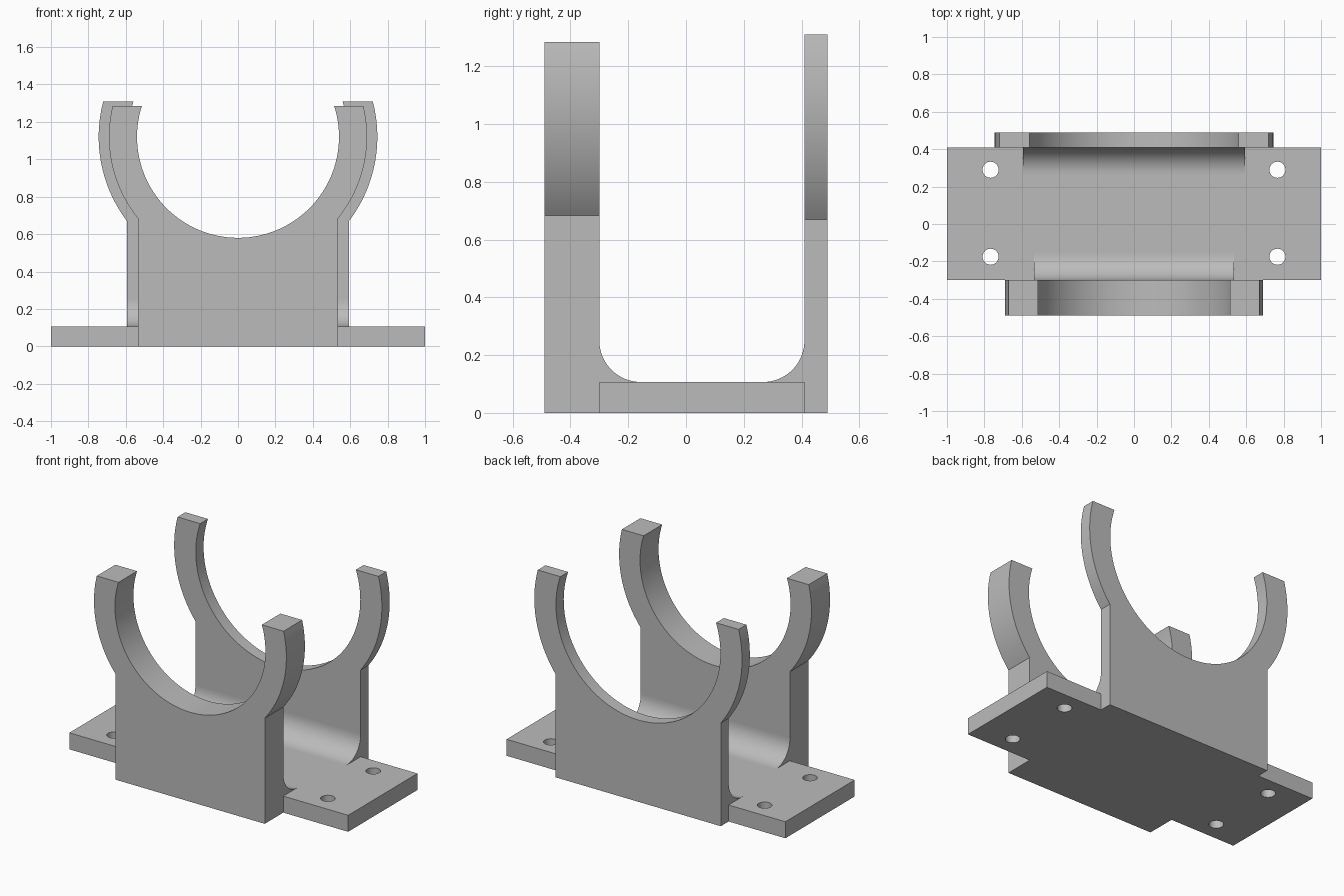
import bpy
import bmesh
from math import acos, asin, cos, pi, sin

cube = bpy.data.objects.get("Cube")
if cube:
    bpy.data.objects.remove(cube, do_unlink=True)

# Single grey material
grey = bpy.data.materials.new("plain grey")
grey.use_nodes = True
colour = (0.5, 0.5, 0.5, 1)
grey.diffuse_color = colour
grey.node_tree.nodes["Principled BSDF"].inputs["Base Color"].default_value = colour

BORE_Z = 1.12        # height of the cradle axis
BASE_H = 0.107
FRONT_Y, BACK_Y = -0.30, 0.41    # inner faces of the two uprights
FILLET = 0.143


def arc(cx, cz, radius, start, end, steps):
    angles = [start + (end - start) * i / steps for i in range(steps + 1)]
    return [(cx + radius * cos(a), cz + radius * sin(a)) for a in angles]


def prism(name, points, offset):
    """Extrude a closed loop of 3D points by an offset."""
    bm = bmesh.new()
    face = bm.faces.new([bm.verts.new(p) for p in points])
    extruded = bmesh.ops.extrude_face_region(bm, geom=[face], use_keep_orig=True)
    verts = [g for g in extruded["geom"] if isinstance(g, bmesh.types.BMVert)]
    bmesh.ops.translate(bm, verts=verts, vec=offset)
    bmesh.ops.recalc_face_normals(bm, faces=bm.faces)
    mesh = bpy.data.meshes.new(name)
    bm.to_mesh(mesh)
    bm.free()
    mesh.materials.append(grey)
    obj = bpy.data.objects.new(name, mesh)
    bpy.context.collection.objects.link(obj)
    return obj


def select(obj):
    bpy.ops.object.select_all(action='DESELECT')
    obj.select_set(True)
    bpy.context.view_layer.objects.active = obj


def cradle(name, half_width, inner, outer, top, y0, y1):
    """Upright plate with an open ring on top."""
    rise = top - BORE_Z
    right = arc(0, BORE_Z, outer, -acos(half_width / outer), asin(rise / outer), 24)
    tip = asin(rise / inner)
    bore = arc(0, BORE_Z, inner, tip, -pi - tip, 72)
    left = [(-x, z) for x, z in reversed(right)]
    outline = [(-half_width, 0), (half_width, 0)] + right + bore + left
    return prism(name, [(x, y0, z) for x, z in outline], (0, y1 - y0, 0))


def fillet(name, half_width, wall_y, direction):
    """Concave corner strip between an upright and the base."""
    curve = arc(0, BASE_H + FILLET, FILLET, -pi / 2, -pi, 16)
    profile = [(0, BASE_H)] + [(FILLET + u, z) for u, z in curve]
    points = [(-half_width, wall_y + direction * u, z) for u, z in profile]
    return prism(name, points, (2 * half_width, 0, 0))


# Uprights and their fillets
parts = [
    cradle("front_cradle", 0.535, 0.54, 0.69, 1.285, -0.49, FRONT_Y),
    cradle("back_cradle", 0.593, 0.59, 0.745, 1.31, BACK_Y, 0.49),
    fillet("front_fillet", 0.535, FRONT_Y, 1),
    fillet("back_fillet", 0.593, BACK_Y, -1),
]

# Base plate with four screw holes
corners = [(-1, FRONT_Y, 0), (1, FRONT_Y, 0), (1, BACK_Y, 0), (-1, BACK_Y, 0)]
base = prism("base_plate", corners, (0, 0, BASE_H))
for x in (-0.767, 0.767):
    for y in (-0.175, 0.29):
        circle = [(px, py, -0.1) for px, py in arc(x, y, 0.043, 0, 2 * pi, 32)[:-1]]
        cutter = prism("hole_cutter", circle, (0, 0, 0.4))
        cutter.hide_render = True
        cut = base.modifiers.new("hole", 'BOOLEAN')
        cut.operation = 'DIFFERENCE'
        cut.solver = 'EXACT'
        cut.object = cutter
        select(base)
        bpy.ops.object.modifier_apply(modifier=cut.name)
        bpy.data.objects.remove(cutter, do_unlink=True)
parts.append(base)

# Smooth curved faces, crisp edges
for part in parts:
    select(part)
    bpy.ops.object.shade_smooth_by_angle(angle=pi / 6)
